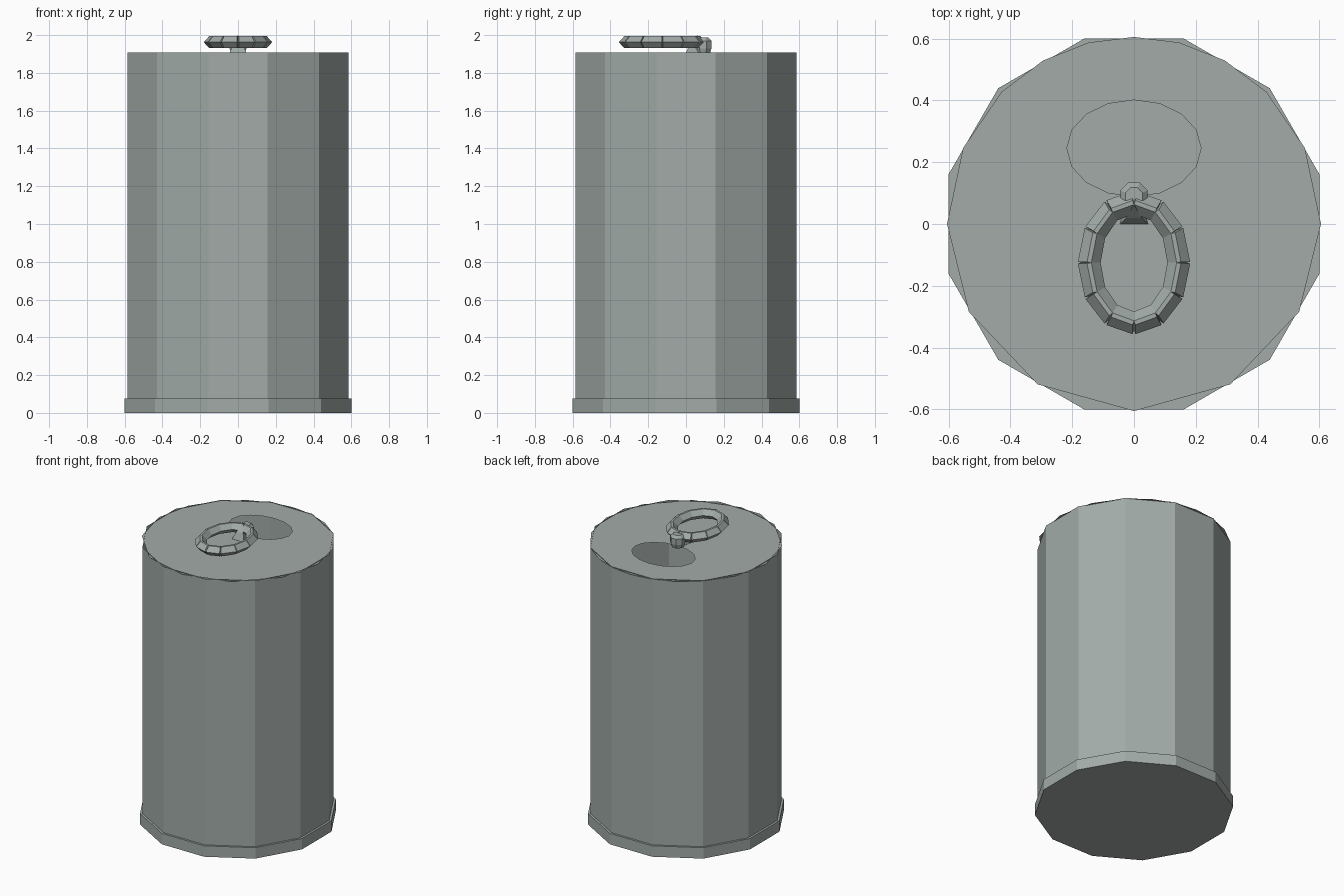
import bpy, bmesh
from math import sin, cos, pi, radians
from mathutils import Vector

cube = bpy.data.objects.get("Cube")
if cube:
    bpy.data.objects.remove(cube)

metal = bpy.data.materials.new("grey_metal")
metal.use_nodes = True
metal.diffuse_color = (0.36, 0.41, 0.395, 1)
metal.node_tree.nodes["Principled BSDF"].inputs["Base Color"].default_value = metal.diffuse_color


def finish(bm, name):
    mesh = bpy.data.meshes.new(name)
    bm.to_mesh(mesh)
    bm.free()
    mesh.materials.append(metal)
    obj = bpy.data.objects.new(name, mesh)
    bpy.context.collection.objects.link(obj)
    return obj


def ring(bm, rx, ry, z, count, offset=0.0, cy=0.0):
    return [bm.verts.new((rx * cos(2 * pi * i / count + offset),
                          cy + ry * sin(2 * pi * i / count + offset), z))
            for i in range(count)]


def bridge(bm, low, high):
    n = len(low)
    return [bm.faces.new((low[i], low[(i + 1) % n], high[(i + 1) % n], high[i]))
            for i in range(n)]


def shell(name, profile, count, cap_bottom=False, cap_top=False, cy=0.0):
    """Faceted solid from (radius, height) pairs, with flats facing the axes."""
    bm = bmesh.new()
    loops = [ring(bm, r, r, z, count, pi / count, cy) for r, z in profile]
    for low, high in zip(loops, loops[1:]):
        bridge(bm, low, high)
    if cap_bottom:
        bm.faces.new(loops[0][::-1])
    if cap_top:
        bm.faces.new(loops[-1])
    return finish(bm, name)


# Twelve-sided can wall, and base rim with a floor
shell("can_wall", [(0.606, 0.07), (0.606, 1.907)], 12)
shell("base_rim", [(0.621, 0), (0.621, 0.075), (0.55, 0.075)], 12, cap_bottom=True)

# Flat lid with an oval drinking hole; its back edge has finer steps
bm = bmesh.new()
angles = [-90, -59, -28, 0, 24, 45, 61, 76, 90, 104, 119, 135, 156, 180, 208, 239]
outer = [bm.verts.new((0.605 * cos(radians(a)), 0.605 * sin(radians(a)), 1.903))
         for a in angles]
hole = ring(bm, 0.217, 0.156, 1.903, 16, 0, 0.245)
edges = [bm.edges.new((loop[i - 1], loop[i])) for loop in (outer, hole)
         for i in range(len(loop))]
bmesh.ops.triangle_fill(bm, edges=edges, use_beauty=True, normal=(0, 0, 1))
for face in bm.faces:
    face.normal_update()
    if face.normal.z < 0:
        face.normal_flip()
finish(bm, "lid")

# Pull ring: diamond section, with each outer segment raised
bm = bmesh.new()
A, B, T, CY, CZ = 0.138, 0.188, 0.03, -0.125, 1.963
section = [(T, 0), (0, T + 0.002), (-T, 0), (0, -T - 0.002)]
loops = [ring(bm, A + d, B + d, CZ + h, 12, 0, CY) for d, h in section]
sides = [bridge(bm, loops[k], loops[(k + 1) % 4]) for k in range(4)]
for i in range(12):
    a = 2 * pi * (i + 0.5) / 12
    out = Vector((cos(a) / A, sin(a) / B, 0)).normalized() * 0.014
    made = bmesh.ops.extrude_face_region(bm, geom=[sides[0][i], sides[3][i]])
    verts = [g for g in made["geom"] if isinstance(g, bmesh.types.BMVert)]
    bmesh.ops.translate(bm, verts=verts, vec=out)
    bmesh.ops.delete(bm, geom=[sides[0][i], sides[3][i]], context='FACES_ONLY')
bmesh.ops.recalc_face_normals(bm, faces=bm.faces)
finish(bm, "pull_ring")

# Rivet and the wedge that joins it to the ring
shell("rivet", [(0.04, 1.903), (0.048, 1.93), (0.048, 1.97), (0.03, 1.988)], 8,
      cap_bottom=True, cap_top=True, cy=0.09)
bm = bmesh.new()
points = [(-0.045, 0, 1.905), (0.045, 0, 1.905), (0.03, 0.07, 1.905), (-0.03, 0.07, 1.905),
          (-0.025, 0.02, 1.955), (0.025, 0.02, 1.955), (0, 0.062, 2.0)]
bmesh.ops.convex_hull(bm, input=[bm.verts.new(p) for p in points])
bmesh.ops.recalc_face_normals(bm, faces=bm.faces)
finish(bm, "ring_wedge")
